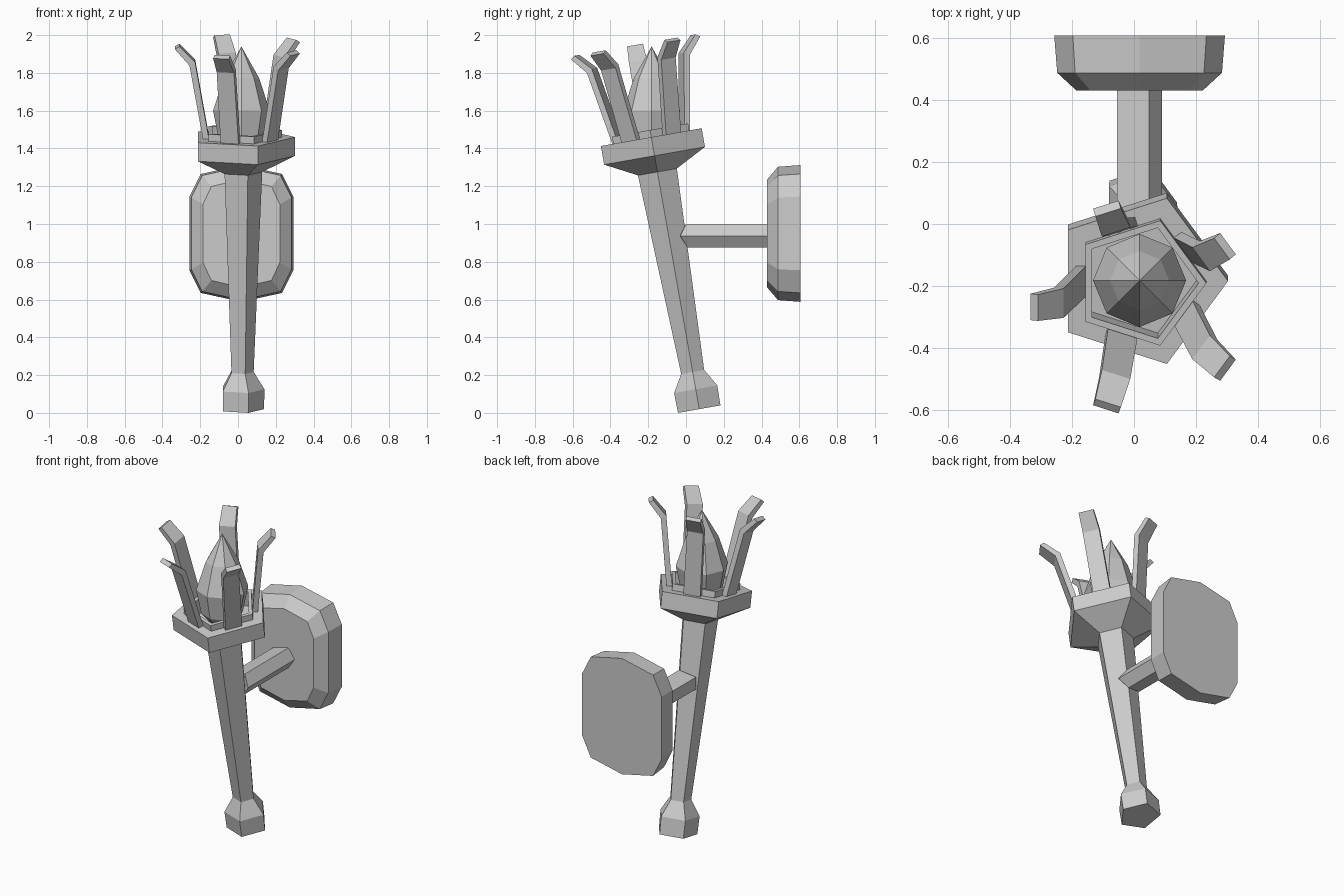
import bpy
import bmesh
from math import cos, sin, pi, radians
from mathutils import Matrix, Vector

if "Cube" in bpy.data.objects:
    bpy.data.objects.remove(bpy.data.objects["Cube"])


def loft(name, rings, matrix=Matrix()):
    """Join rings of equal point count into a closed solid."""
    bm = bmesh.new()
    loops = [[bm.verts.new(matrix @ Vector(p)) for p in r] for r in rings]
    n = len(loops[0])
    for a, b in zip(loops, loops[1:]):
        for i in range(n):
            j = (i + 1) % n
            bm.faces.new((a[i], a[j], b[j], b[i]))
    bm.faces.new(loops[0][::-1])
    bm.faces.new(loops[-1])
    bmesh.ops.remove_doubles(bm, verts=bm.verts, dist=0.0005)
    bmesh.ops.recalc_face_normals(bm, faces=bm.faces)
    me = bpy.data.meshes.new(name)
    bm.to_mesh(me)
    bm.free()
    ob = bpy.data.objects.new(name, me)
    bpy.context.collection.objects.link(ob)
    return ob


def ngon(n, r, z):
    return [(r * cos(2 * pi * i / n), r * sin(2 * pi * i / n), z) for i in range(n)]


# Leaning frame shared by the torch parts
CX = 0.018
tilt = Matrix.Translation((CX, 0.07, 0.02)) @ Matrix.Rotation(radians(10), 4, 'X')

# Five-sided knob, tapering handle and flared cup with raised inner lip
loft("torch_handle", [ngon(5, r, t) for r, t in (
    (0.12, 0), (0.122, 0.107), (0.065, 0.2), (0.11, 1.275), (0.285, 1.362),
    (0.285, 1.462), (0.215, 1.462), (0.215, 1.50), (0.19, 1.50), (0.19, 1.40))], tilt)

# Five bent prongs, one over each cup side: (inner r, t, outer r, t, half width)
prong = ((0.168, 1.44, 0.2, 1.44, 0.05),
         (0.245, 1.873, 0.275, 1.855, 0.048),
         (0.328, 1.957, 0.352, 1.942, 0.043))
for k in range(5):
    turn = tilt @ Matrix.Rotation(radians(36 + 72 * k), 4, 'Z')
    loft(f"prong_{k + 1}", [[(ri, -w, ti), (ro, -w, to), (ro, w, to), (ri, w, ti)]
                            for ri, ti, ro, to, w in prong], turn)

# Upright faceted flame
loft("flame", [ngon(8, r, z) for r, z in (
    (0.06, 1.38), (0.12, 1.45), (0.15, 1.6), (0.095, 1.77), (0.0, 1.94))],
    Matrix.Translation((CX, -0.182, 0)))

# Bracket arm, five-sided, with a pointed near end
section = [(0.09, 0.937, -0.03), (0.048, 1.0, 0.0), (-0.055, 0.975, -0.02),
           (-0.055, 0.9, -0.02), (0.048, 0.875, 0.01)]
loft("bracket_arm", [[(x, y, z) for x, z, y in section],
                     [(x, 0.45, z) for x, z, y in section]])

# Wall plate with chamfered front
quarter = [(0.275, 0.195), (0.215, 0.315), (0.0, 0.362)]
half = quarter + [(-x, z) for x, z in quarter[-2::-1]]
outline = half + [(-x, -z) for x, z in half]
loft("wall_plate", [[(CX + x * sx, y, 0.95 + z * sz) for x, z in outline]
                    for y, sx, sz in ((0.43, 0.74, 0.79), (0.487, 0.965, 0.975),
                                      (0.607, 1, 1))])
